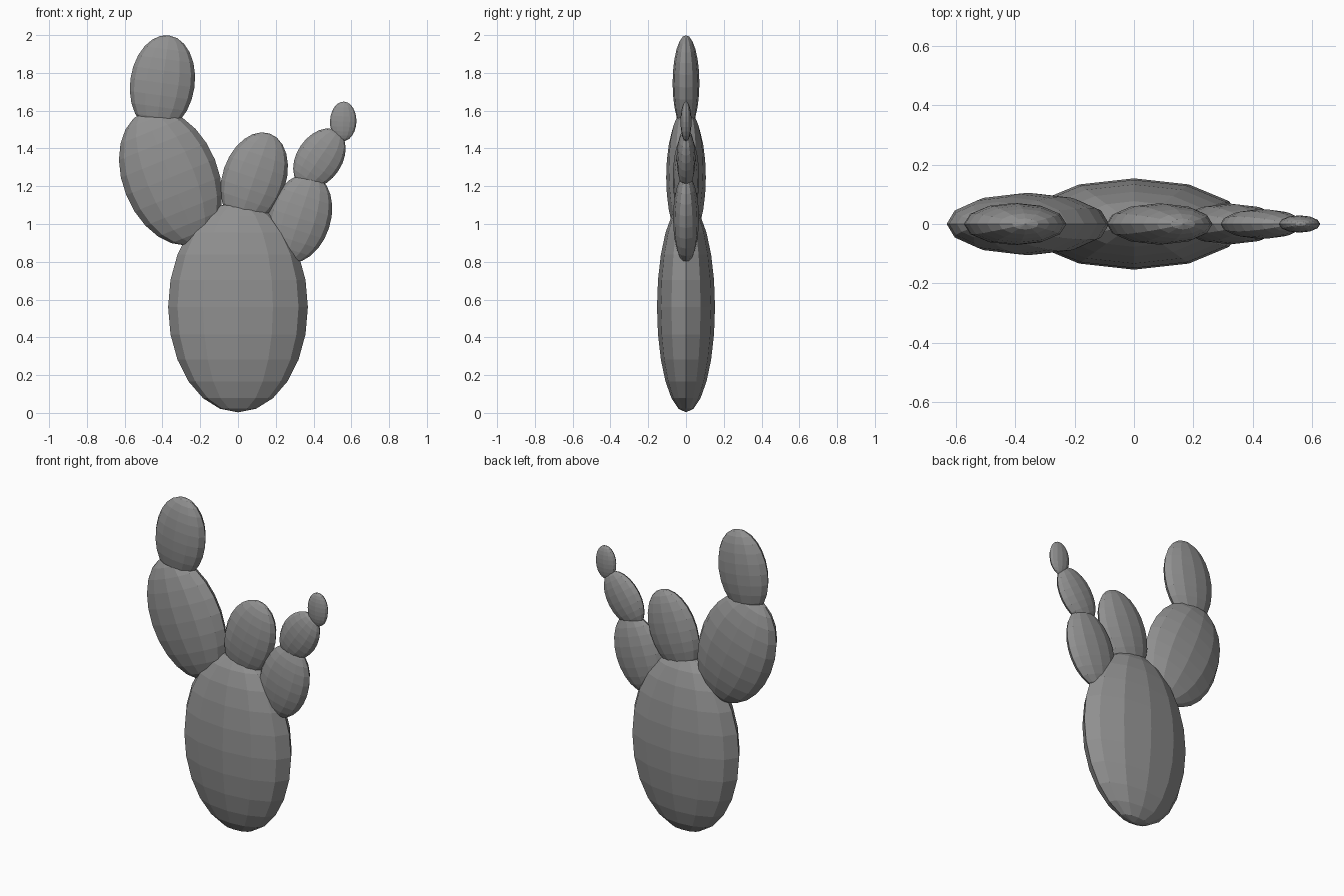
import bpy, math

if "Cube" in bpy.data.objects:
    bpy.data.objects.remove(bpy.data.objects["Cube"])

THICKNESS = 0.415   # pad depth relative to its half width

grey = bpy.data.materials.new("dark_grey")
grey.diffuse_color = (0.28, 0.28, 0.28, 1)
grey.use_nodes = True
grey.node_tree.nodes["Principled BSDF"].inputs["Base Color"].default_value = grey.diffuse_color


def pad(name, x, z, half_width, half_height, tilt):
    """Flattened low-poly ellipsoid leaning sideways by tilt degrees."""
    bpy.ops.mesh.primitive_uv_sphere_add(segments=12, ring_count=12, radius=1)
    ob = bpy.context.object
    ob.name = name
    ob.scale = (half_width, half_width * THICKNESS, half_height)
    ob.rotation_euler = (0, math.radians(tilt), 0)
    ob.location = (x, 0, z)
    bpy.ops.object.transform_apply(location=False, rotation=False, scale=True)
    bpy.ops.object.shade_flat()
    ob.data.materials.append(grey)
    return ob


# trunk
pad("cactus_trunk", 0, 0.56, 0.37, 0.557, 0)
# left branch
pad("left_lower_pad", -0.357, 1.247, 0.253, 0.375, -22)
pad("left_upper_pad", -0.4, 1.746, 0.171, 0.255, 8)
# middle branch
pad("middle_pad", 0.086, 1.243, 0.168, 0.25, 19)
# right branch
pad("right_lower_pad", 0.325, 1.03, 0.165, 0.243, 18)
pad("right_middle_pad", 0.431, 1.347, 0.12, 0.174, 34)
pad("right_tip_pad", 0.557, 1.543, 0.07, 0.105, 2)
